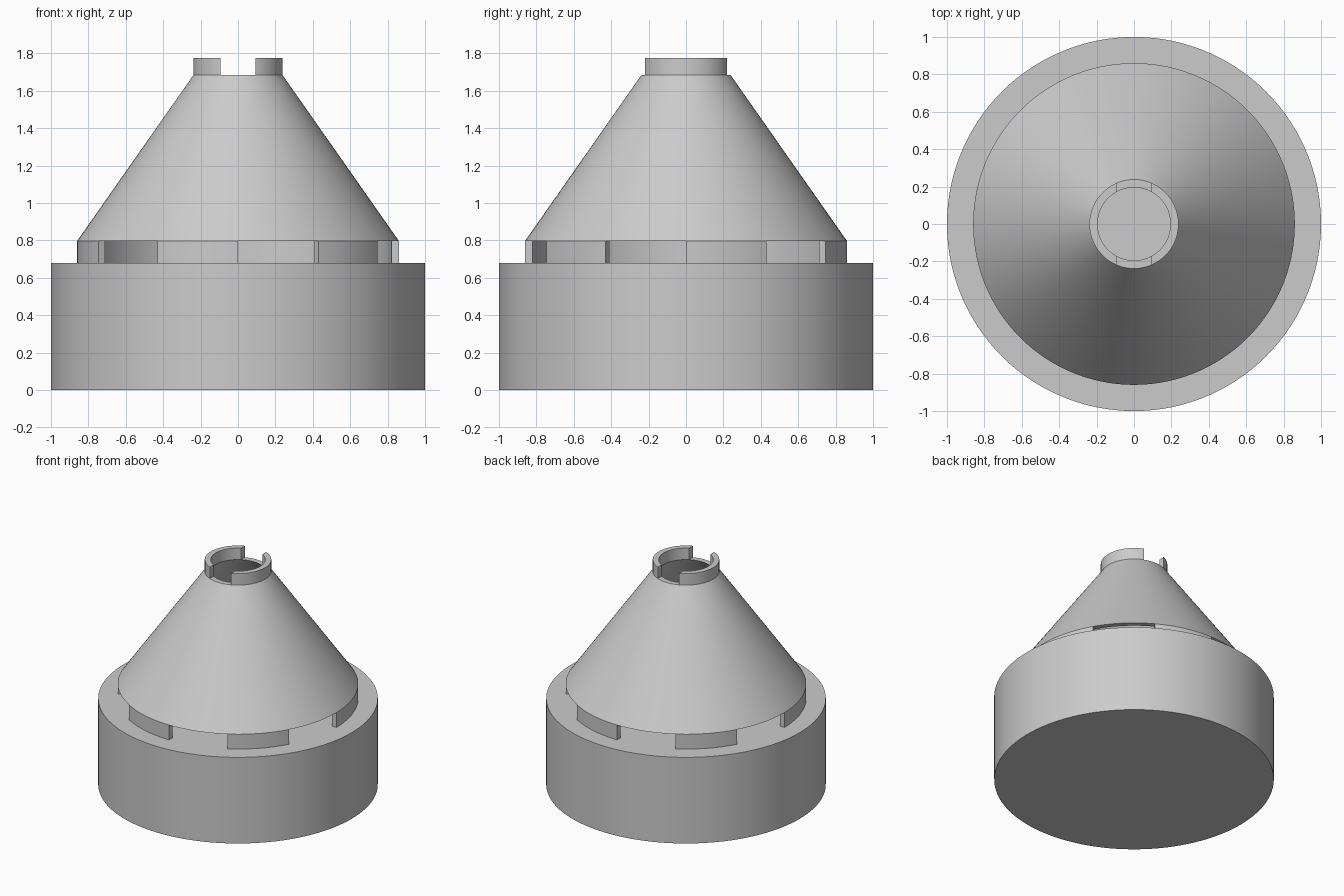
import bpy, bmesh, math
from math import radians, sin, cos, asin, pi

if "Cube" in bpy.data.objects:
    bpy.data.objects.remove(bpy.data.objects["Cube"])

SEG = 120
grey = bpy.data.materials.new("light grey")
grey.diffuse_color = (0.6, 0.6, 0.6, 1)
grey.use_nodes = True
grey.node_tree.nodes["Principled BSDF"].inputs["Base Color"].default_value = grey.diffuse_color


def finish(name, bm):
    bmesh.ops.recalc_face_normals(bm, faces=bm.faces)
    mesh = bpy.data.meshes.new(name)
    bm.to_mesh(mesh)
    bm.free()
    mesh.materials.append(grey)
    obj = bpy.data.objects.new(name, mesh)
    bpy.context.collection.objects.link(obj)
    bpy.ops.object.select_all(action='DESELECT')
    obj.select_set(True)
    bpy.context.view_layer.objects.active = obj
    bpy.ops.object.shade_smooth_by_angle(angle=radians(30))
    return obj


def point(r, a, z):
    # angle runs from the front towards +x
    return (r * sin(a), -r * cos(a), z)


def revolve(name, profile):
    """Full turn of a closed (r, z) profile."""
    bm = bmesh.new()
    rings = [[bm.verts.new(point(r, 2 * pi * i / SEG, z)) for r, z in profile]
             for i in range(SEG)]
    n = len(profile)
    for i in range(SEG):
        a, b = rings[i], rings[(i + 1) % SEG]
        for j in range(n):
            k = (j + 1) % n
            bm.faces.new((a[j], b[j], b[k], a[k]))
    return finish(name, bm)


def arc_wall(name, r_in, r_out, z0, z1, span_in, span_out, steps):
    """Curved wall; the angular span may differ on its inner and outer faces."""
    bm = bmesh.new()
    rows = []
    for i in range(steps + 1):
        t = i / steps
        ai = span_in[0] + (span_in[1] - span_in[0]) * t
        ao = span_out[0] + (span_out[1] - span_out[0]) * t
        rows.append([bm.verts.new(p) for p in (
            point(r_in, ai, z0), point(r_out, ao, z0),
            point(r_out, ao, z1), point(r_in, ai, z1))])
    for a, b in zip(rows, rows[1:]):
        for j in range(4):
            k = (j + 1) % 4
            bm.faces.new((a[j], b[j], b[k], a[k]))
    bm.faces.new(rows[0])
    bm.faces.new(rows[-1])
    return finish(name, bm)


# Solid round base
bm = bmesh.new()
bmesh.ops.create_cone(bm, cap_ends=True, segments=SEG, radius1=1, radius2=1, depth=0.68)
bmesh.ops.translate(bm, verts=bm.verts, vec=(0, 0, 0.34))
finish("base", bm)

# Hollow cone, open at both ends
revolve("cone_shell", [(0.82, 0.797), (0.86, 0.797), (0.238, 1.684), (0.195, 1.684)])

# Six support tabs with vent gaps between them
for k in range(6):
    span = (radians(60 * k - 30), radians(60 * k))
    arc_wall(f"support_tab_{k + 1}", 0.82, 0.86, 0.68, 0.797, span, span, 10)

# Collar in two halves, split by a straight slot from front to back
R_IN, R_OUT, HALF_SLOT = 0.195, 0.238, 0.0925
for side, turn in (("right", 0), ("left", pi)):
    spans = [(turn + asin(HALF_SLOT / r), turn + pi - asin(HALF_SLOT / r))
             for r in (R_IN, R_OUT)]
    arc_wall(f"collar_{side}", R_IN, R_OUT, 1.684, 1.775, spans[0], spans[1], 48)
